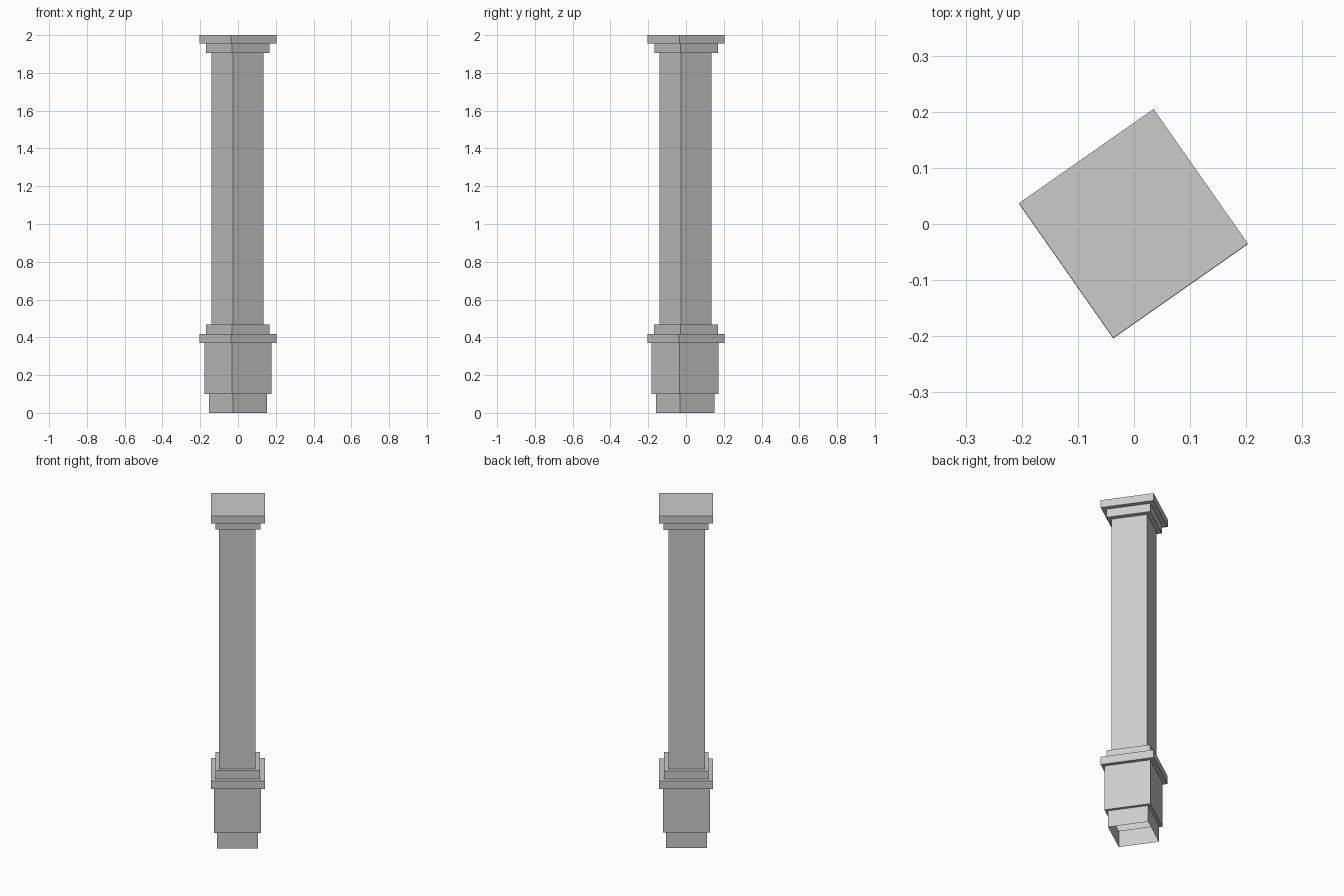
import bpy
import bmesh
from math import radians
from mathutils import Matrix

cube = bpy.data.objects.get("Cube")
if cube:
    bpy.data.objects.remove(cube, do_unlink=True)

# Single stone colour
stone = bpy.data.materials.new("grey stone")
stone.use_nodes = True
colour = (0.6, 0.6, 0.6, 1)
stone.diffuse_color = colour
stone.node_tree.nodes["Principled BSDF"].inputs["Base Color"].default_value = colour

TURN = Matrix.Rotation(radians(35), 4, "Z")


def stepped_block(name, profile, centre=(0, 0), cap_top=False):
    """Square shell through (half width, height) steps, open at the bottom."""
    bm = bmesh.new()
    rings = []
    for half, z in profile:
        corners = ((-half, -half), (half, -half), (half, half), (-half, half))
        rings.append([bm.verts.new((x, y, z)) for x, y in corners])
    for low, high in zip(rings, rings[1:]):
        for i in range(4):
            j = (i + 1) % 4
            bm.faces.new((low[i], low[j], high[j], high[i]))
    if cap_top:
        bm.faces.new(rings[-1])
    bm.transform(Matrix.Translation((*centre, 0)) @ TURN)
    mesh = bpy.data.meshes.new(name)
    bm.to_mesh(mesh)
    bm.free()
    mesh.materials.append(stone)
    obj = bpy.data.objects.new(name, mesh)
    bpy.context.collection.objects.link(obj)
    return obj


FOOT, BLOCK, SHAFT, TRIM, SLAB = 0.111, 0.127, 0.0985, 0.121, 0.1465

# Pedestal: hollow foot stepping out to the block
stepped_block("pedestal", [(FOOT, 0), (FOOT, 0.1), (BLOCK, 0.1), (BLOCK, 0.37)],
              (0, -0.0045))

# Moulding on top of the pedestal
stepped_block("base_moulding", [(FOOT, 0.37), (SLAB, 0.37), (SLAB, 0.417), (TRIM, 0.417),
                                (TRIM, 0.467), (SHAFT - 0.01, 0.467)], (-0.001, 0))

# Shaft
stepped_block("shaft", [(SHAFT, 0.467), (SHAFT, 1.905)], (-0.003, -0.003))

# Capital
stepped_block("capital", [(SHAFT - 0.01, 1.905), (TRIM, 1.905), (TRIM, 1.955),
                          (SLAB, 1.955), (SLAB, 2)], (-0.001, 0.001), cap_top=True)
